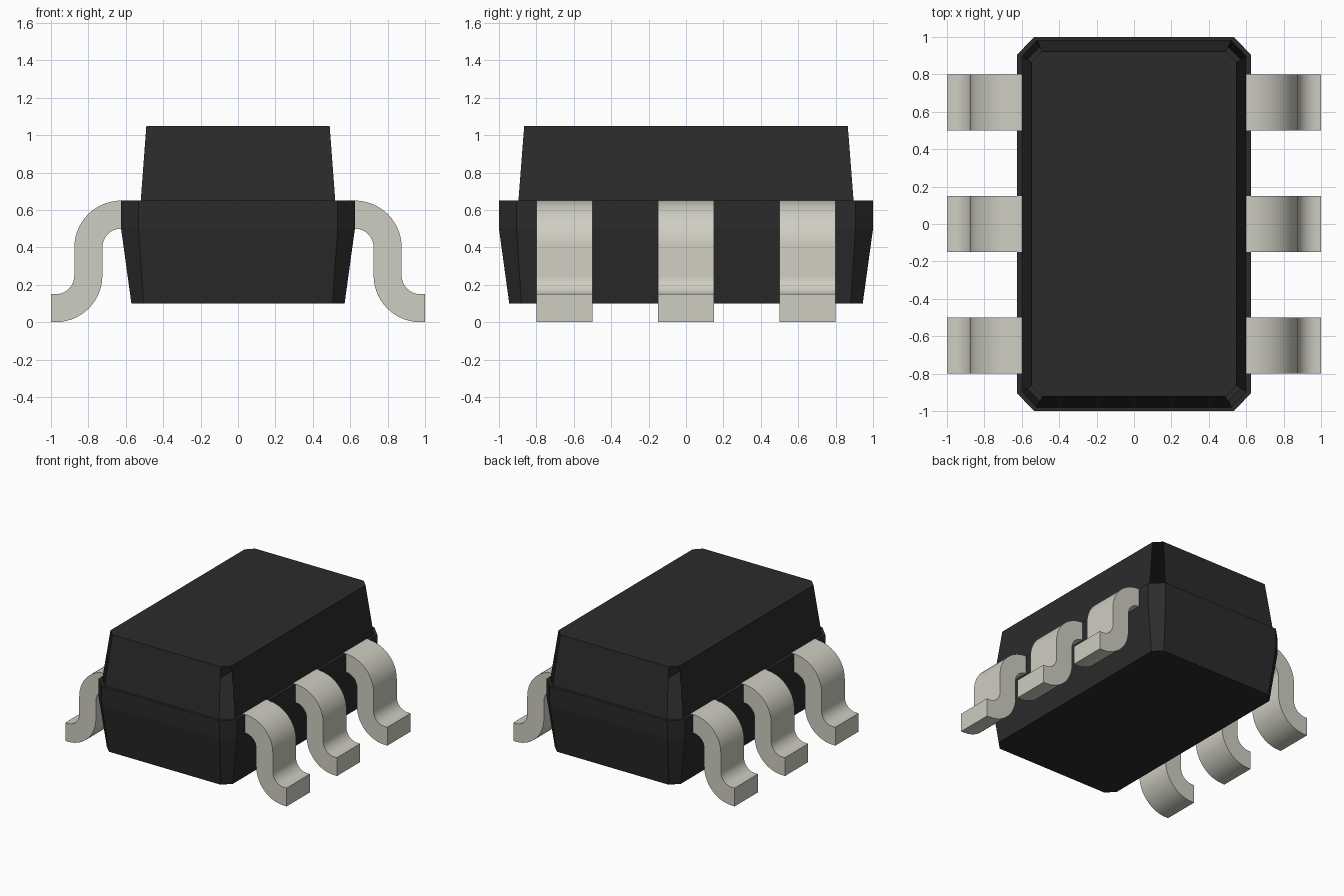
import bpy
import bmesh

cube = bpy.data.objects.get("Cube")
if cube:
    bpy.data.objects.remove(cube, do_unlink=True)


def material(name, rgb):
    m = bpy.data.materials.new(name)
    m.use_nodes = True
    m.diffuse_color = (*rgb, 1)
    bsdf = next(n for n in m.node_tree.nodes if n.type == 'BSDF_PRINCIPLED')
    bsdf.inputs["Base Color"].default_value = (*rgb, 1)
    bsdf.inputs["Roughness"].default_value = 0.6
    return m


BLACK = material("black plastic", (0.024, 0.024, 0.024))
METAL = material("tinned metal", (0.62, 0.61, 0.54))


def make_object(name, bm, mat):
    mesh = bpy.data.meshes.new(name)
    bm.to_mesh(mesh)
    bm.free()
    mesh.materials.append(mat)
    obj = bpy.data.objects.new(name, mesh)
    bpy.context.collection.objects.link(obj)
    return obj


def octagon(bm, z, x, y, cx, cy):
    """Rectangle with cut corners, counter-clockwise from above."""
    pts = [(x, cy), (cx, y), (-cx, y), (-x, cy),
           (-x, -cy), (-cx, -y), (cx, -y), (x, -cy)]
    return [bm.verts.new((px, py, z)) for px, py in pts]


def bridge(bm, a, b, corners=True):
    """Join two rings; the even sides are the cut corners."""
    for i in range(8):
        if corners or i % 2:
            j = (i + 1) % 8
            bm.faces.new((a[i], a[j], b[j], b[i]))


# Lower body: tapered base, straight rim and narrow ledge
bm = bmesh.new()
base = octagon(bm, 0.10, 0.57, 0.945, 0.505, 0.88)
rim_low = octagon(bm, 0.50, 0.625, 1.0, 0.533, 0.906)
rim_top = octagon(bm, 0.65, 0.625, 1.0, 0.533, 0.906)
ledge = octagon(bm, 0.65, 0.60, 0.98, 0.52, 0.896)
bm.faces.new(base[::-1])
bridge(bm, base, rim_low)
bridge(bm, rim_low, rim_top)
bridge(bm, rim_top, ledge)
make_object("lower_body", bm, BLACK)

# Upper body: tapered walls and lid, with open slits at the corners
bm = bmesh.new()
foot = octagon(bm, 0.65, 0.60, 0.98, 0.52, 0.896)
lid = octagon(bm, 1.05, 0.547, 0.922, 0.49, 0.865)
bridge(bm, foot, lid, corners=False)
bm.faces.new(lid)
make_object("upper_body", bm, BLACK)


# Leads: S-shaped strip profile swept across its width
from math import cos, sin, pi


def arc(cx, cz, r, start, end, n=14):
    angles = [start + (end - start) * i / n for i in range(n + 1)]
    return [(cx + r * cos(t), cz + r * sin(t)) for t in angles]


upper_edge = ([(0.60, 0.65)] + arc(0.625, 0.40, 0.25, pi / 2, 0)
              + arc(0.975, 0.25, 0.10, pi, 1.5 * pi) + [(1.0, 0.15)])
lower_edge = ([(0.60, 0.50)] + arc(0.625, 0.40, 0.10, pi / 2, 0)
              + arc(0.975, 0.25, 0.25, pi, 1.5 * pi) + [(1.0, 0.0)])


def make_lead(name, side, y, half=0.15):
    bm = bmesh.new()
    rows = []
    for (ux, uz), (lx, lz) in zip(upper_edge, lower_edge):
        # The tiny lift keeps the flat top clear of the ledge
        uz += 0.001 if ux < 0.64 else 0
        rows.append([bm.verts.new((side * px, y + dy, pz))
                     for px, pz, dy in ((ux, uz, -half), (ux, uz, half),
                                        (lx, lz, half), (lx, lz, -half))])
    for a, b in zip(rows, rows[1:]):
        for i in range(4):
            j = (i + 1) % 4
            bm.faces.new((a[i], a[j], b[j], b[i]))
    bm.faces.new(rows[0][::-1])
    bm.faces.new(rows[-1])
    bmesh.ops.recalc_face_normals(bm, faces=bm.faces)
    obj = make_object(name, bm, METAL)
    bpy.ops.object.select_all(action='DESELECT')
    obj.select_set(True)
    bpy.context.view_layer.objects.active = obj
    bpy.ops.object.shade_smooth_by_angle(angle=0.6)


for side, side_name in ((1, "left"), (-1, "right")):
    for y, place in ((-0.65, "front"), (0.0, "middle"), (0.65, "back")):
        make_lead(f"{side_name}_{place}_lead", side, y)
